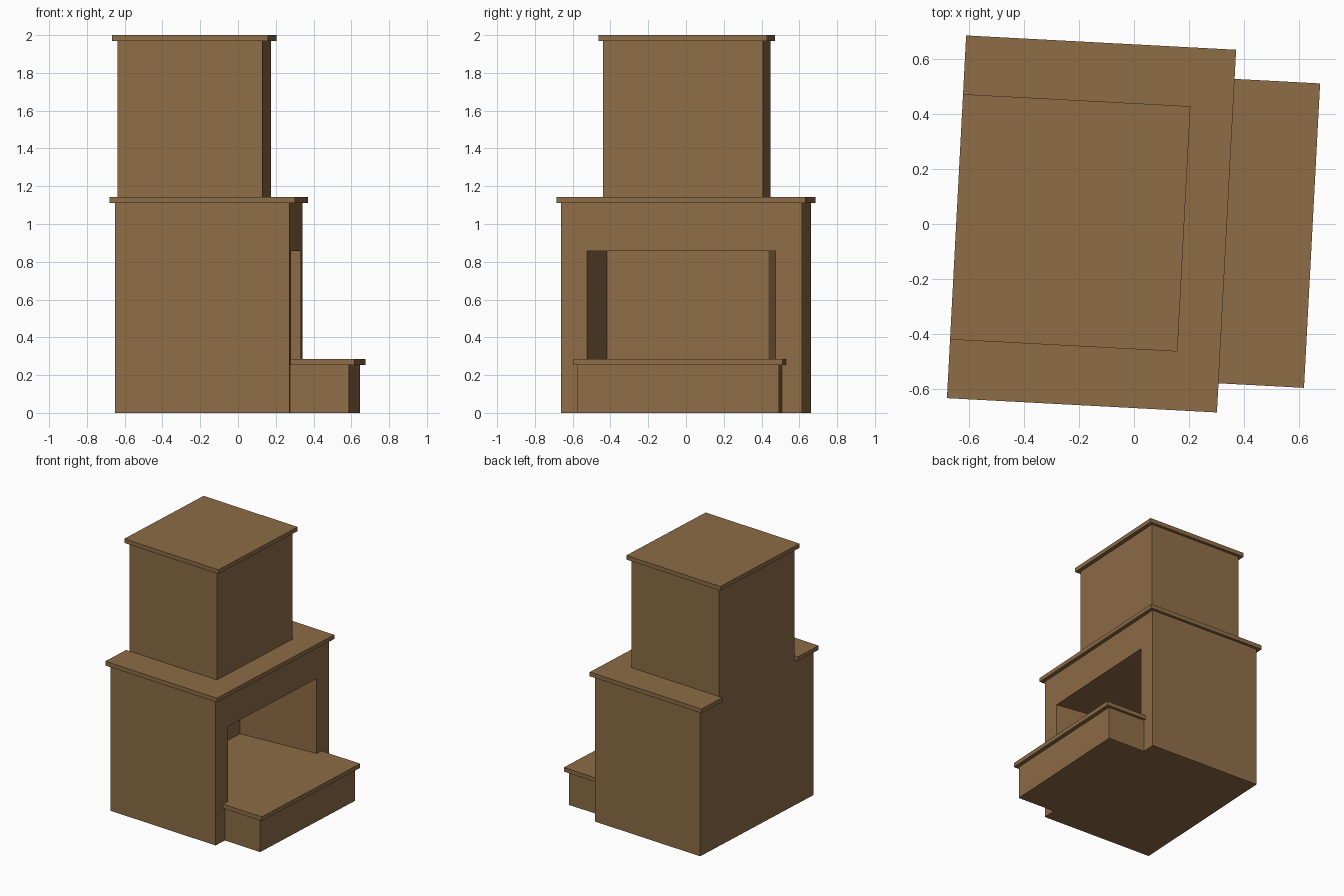
import bpy, bmesh, math
from mathutils import Matrix

if "Cube" in bpy.data.objects:
    bpy.data.objects.remove(bpy.data.objects["Cube"])

TURN = Matrix.Rotation(math.radians(-3.03), 4, 'Z')   # whole model is turned slightly
VC = -0.008                                           # centre line of the fireplace

brown = bpy.data.materials.new("brown_stone")
brown.diffuse_color = (0.27, 0.15, 0.062, 1.0)
brown.use_nodes = True
brown.node_tree.nodes["Principled BSDF"].inputs["Base Color"].default_value = brown.diffuse_color


def prism(name, plan, z0, z1):
    """Extrude a plan outline (depth, offset from the centre line) from z0 to z1."""
    bm = bmesh.new()
    face = bm.faces.new([bm.verts.new((u, VC + v, z0)) for u, v in plan])
    top = bmesh.ops.extrude_face_region(bm, geom=[face])["geom"]
    for v in top:
        if isinstance(v, bmesh.types.BMVert):
            v.co.z = z1
    bmesh.ops.recalc_face_normals(bm, faces=bm.faces[:])
    bm.transform(TURN)
    mesh = bpy.data.meshes.new(name)
    bm.to_mesh(mesh)
    bm.free()
    mesh.materials.append(brown)
    obj = bpy.data.objects.new(name, mesh)
    bpy.context.collection.objects.link(obj)
    return obj


def rect(u0, u1, half):
    return [(u0, -half), (u1, -half), (u1, half), (u0, half)]


BACK, FRONT = -0.617, 0.308       # body back and front planes
LIP_BACK = -0.645                 # back edge of the overhanging slabs
STACK_FRONT, STACK_HALF = 0.153, 0.424

# Main body with a splayed firebox cut out of it
body = prism("fireplace_body", rect(BACK, FRONT, 0.638), 0.0, 1.11)
cutter = prism("firebox_cutter",
               [(-0.31, -0.428), (0.308, -0.4995), (0.4, -0.51),
                (0.4, 0.51), (0.308, 0.4995), (-0.31, 0.428)], 0.285, 0.858)
cutter.hide_render = True
cutter.hide_viewport = True
cut = body.modifiers.new("firebox", 'BOOLEAN')
cut.operation = 'DIFFERENCE'
cut.solver = 'EXACT'
cut.object = cutter

# Mantel shelf, notched around the chimney at the back
prism("mantel_shelf",
      [(LIP_BACK, -0.6595), (0.337, -0.6595), (0.337, 0.6595), (LIP_BACK, 0.6595),
       (LIP_BACK, STACK_HALF), (STACK_FRONT, STACK_HALF),
       (STACK_FRONT, -STACK_HALF), (LIP_BACK, -STACK_HALF)], 1.11, 1.142)

# Chimney and its cap
prism("chimney", rect(BACK, STACK_FRONT, STACK_HALF), 1.11, 1.968)
prism("chimney_cap", rect(LIP_BACK, 0.182, 0.446), 1.968, 2.0)

# Raised hearth and its slab
prism("hearth_base", rect(FRONT, 0.618, 0.5335), 0.0, 0.253)
prism("hearth_slab", rect(FRONT, 0.648, 0.5535), 0.253, 0.285)
